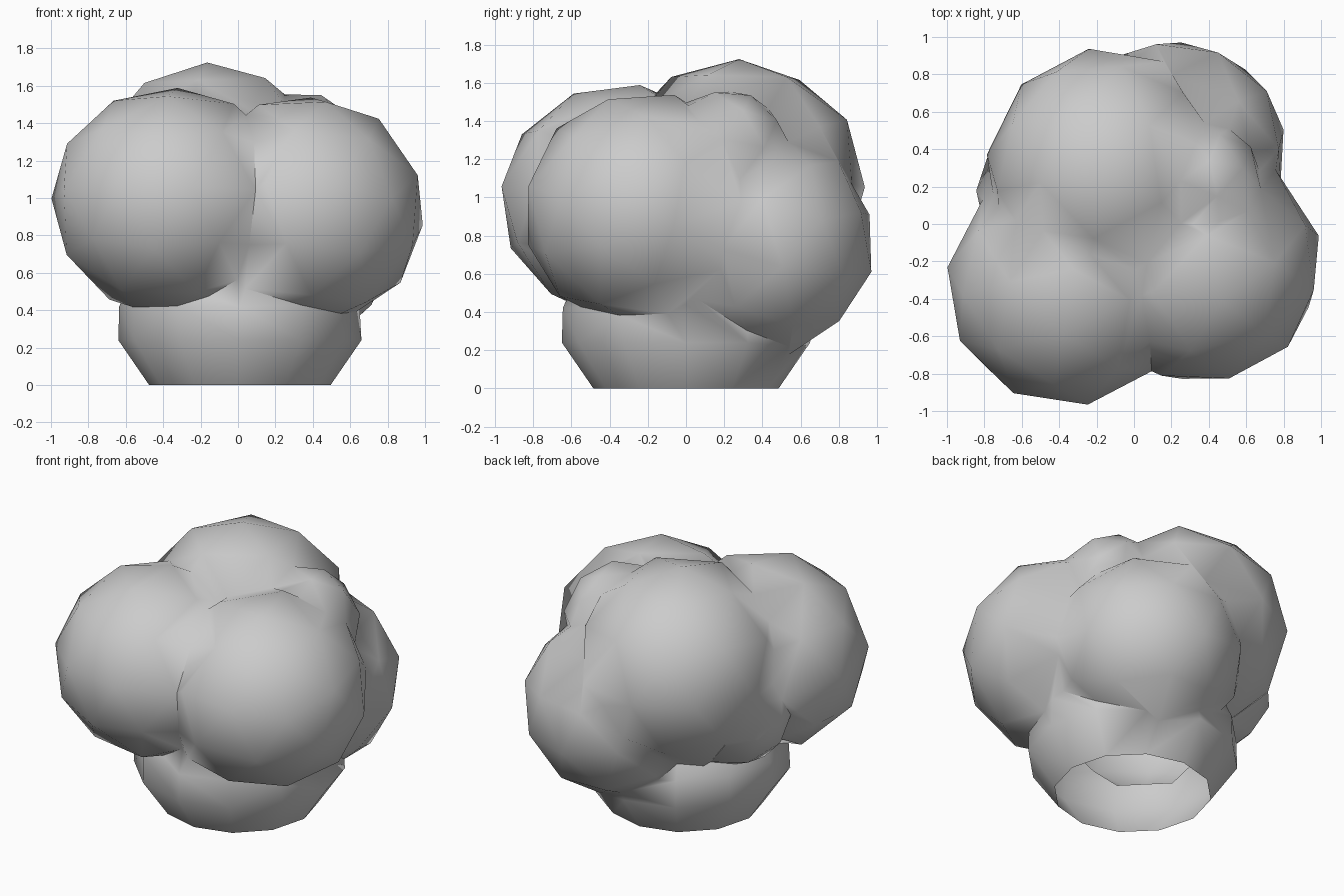
import bpy, bmesh, math, random
from mathutils import Vector, Quaternion

if "Cube" in bpy.data.objects:
    bpy.data.objects.remove(bpy.data.objects["Cube"])

random.seed(4)


def finish(bm, name):
    mesh = bpy.data.meshes.new(name)
    bm.to_mesh(mesh)
    bm.free()
    obj = bpy.data.objects.new(name, mesh)
    bpy.context.collection.objects.link(obj)
    return obj


def random_turn():
    return Quaternion([random.gauss(0, 1) for _ in range(4)]).normalized()


# Low-poly ball, turned so that its corners point at the given tips
def ball(name, centre, radii, tips):
    bm = bmesh.new()
    bmesh.ops.create_icosphere(bm, subdivisions=2, radius=1)
    c, s = Vector(centre), Vector(radii)
    corners = [v.co.normalized() for v in bm.verts]
    dirs = [Vector([d / k for d, k in zip(Vector(t) - c, s)]).normalized() for t in tips]

    def fit(q):
        inv = q.inverted()
        return sum(max((inv @ d).dot(k) for k in corners) for d in dirs)

    best = max((random_turn() for _ in range(1500)), key=fit)
    for v in bm.verts:
        v.co = (best @ v.co) * 1.0
        v.co = Vector([a * k for a, k in zip(v.co, s)]) + c
    return finish(bm, name)


# Foliage clumps
clumps = [
    ball("front_left_clump", (-0.355, -0.33, 0.98), (0.65, 0.65, 0.615),
         [(-1, -.27, 1.01), (-.24, -.97, 1.02), (-.38, -.54, 1.58)]),
    ball("front_right_clump", (0.345, -0.21, 0.93), (0.665, 0.65, 0.625),
         [(1, -.06, .82), (.25, -.84, .73), (.37, -.4, 1.53)]),
    ball("top_back_clump", (-0.14, 0.265, 1.07), (0.655, 0.68, 0.655),
         [(-.15, .27, 1.72), (-.22, .94, 1.05)]),
    ball("back_right_clump", (0.215, 0.375, 0.755), (0.61, 0.615, 0.60),
         [(.25, .98, .62), (.25, .52, .17), (.81, .47, .7)]),
    ball("small_top_clump", (0.34, 0.20, 1.20), (0.36, 0.36, 0.37),
         [(.41, .33, 1.57), (.68, .23, 1.3)]),
    ball("small_left_clump", (-0.46, 0.16, 0.82), (0.385, 0.385, 0.375),
         [(-.84, .18, .85)]),
]

# Base clump: rounded, with a flat underside on the ground
bm = bmesh.new()
profile = [(0.485, 0), (0.65, 0.24), (0.645, 0.42), (0.52, 0.70), (0.27, 0.86)]
sides = 12
rings = []
for r, z in profile:
    rings.append([bm.verts.new((r * math.cos(2 * math.pi * i / sides) + 0.01,
                                r * math.sin(2 * math.pi * i / sides), z))
                  for i in range(sides)])
for lo, hi in zip(rings, rings[1:]):
    for i in range(sides):
        j = (i + 1) % sides
        bm.faces.new((lo[i], lo[j], hi[j], hi[i]))
bm.faces.new(rings[-1])
bm.faces.new(rings[0][::-1])
bush = finish(bm, "bush")

# Merge the clumps into one hollow skin, then simplify the seams
for c in clumps:
    m = bush.modifiers.new("join", 'BOOLEAN')
    m.operation, m.solver, m.object = 'UNION', 'EXACT', c
m = bush.modifiers.new("simplify", 'DECIMATE')
m.ratio = 0.55
deps = bpy.context.evaluated_depsgraph_get()
merged = bpy.data.meshes.new_from_object(bush.evaluated_get(deps))
bush.modifiers.clear()
bush.data = merged
for c in clumps:
    bpy.data.objects.remove(c)

# Open the underside
bm = bmesh.new()
bm.from_mesh(merged)
under = [f for f in bm.faces if all(v.co.z < 0.03 for v in f.verts)]
bmesh.ops.delete(bm, geom=under, context='FACES')
bm.to_mesh(merged)
bm.free()

bpy.context.view_layer.objects.active = bush
bush.select_set(True)
bpy.ops.object.shade_smooth_by_angle(angle=math.radians(65))
